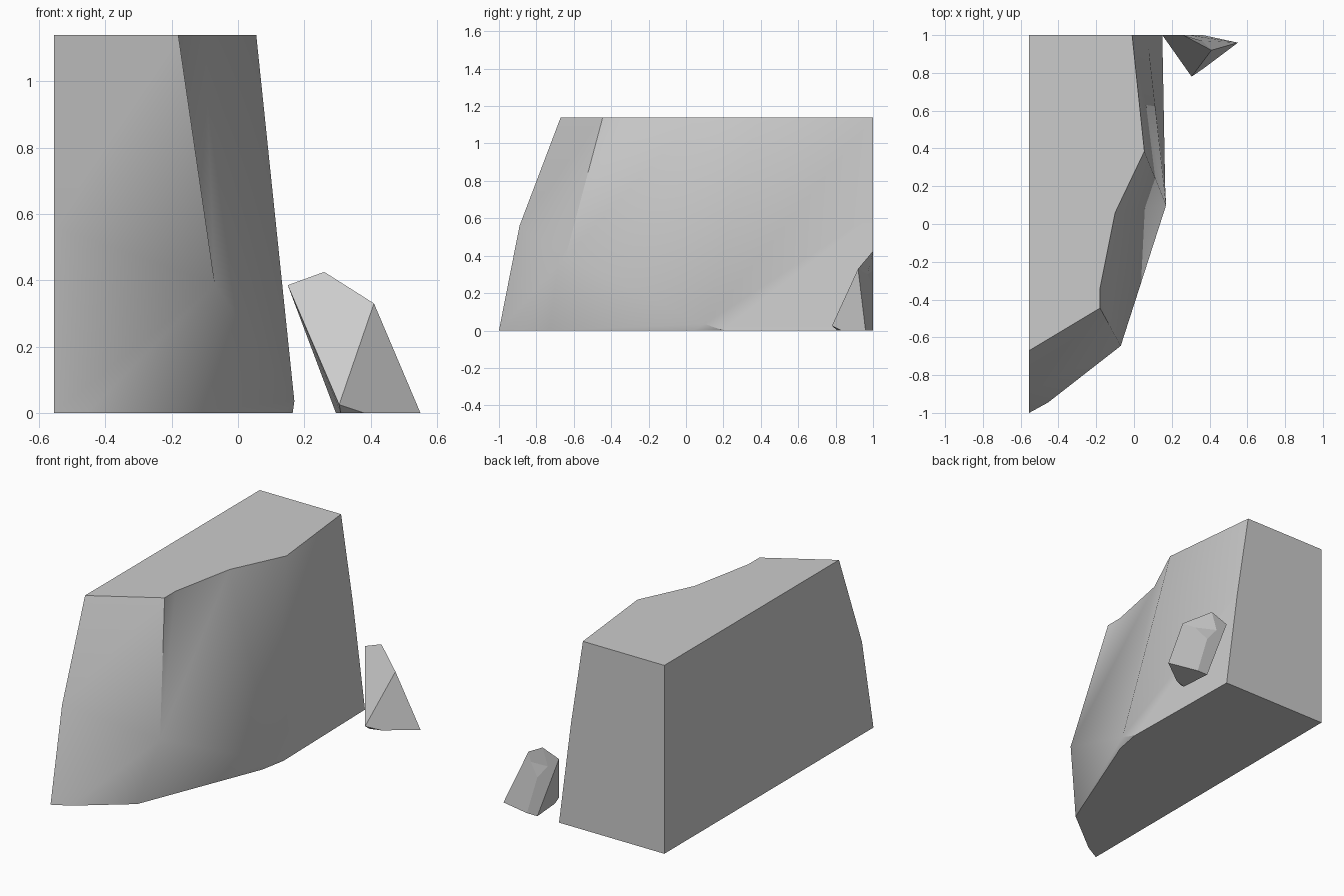
import bpy, bmesh, math
from mathutils import Vector

cube = bpy.data.objects.get("Cube")
if cube:
    bpy.data.objects.remove(cube, do_unlink=True)


def make_material(name, rgb):
    mat = bpy.data.materials.new(name)
    mat.use_nodes = True
    mat.diffuse_color = (*rgb, 1)
    mat.node_tree.nodes["Principled BSDF"].inputs["Base Color"].default_value = (*rgb, 1)
    return mat


def finish(name, bm, mat):
    """Weld, orient and turn a bmesh into an object."""
    bmesh.ops.remove_doubles(bm, verts=bm.verts, dist=0.001)
    bmesh.ops.recalc_face_normals(bm, faces=bm.faces)
    mesh = bpy.data.meshes.new(name)
    bm.to_mesh(mesh)
    bm.free()
    mesh.materials.append(mat)
    obj = bpy.data.objects.new(name, mesh)
    bpy.context.collection.objects.link(obj)
    return obj


rock_grey = make_material("rock grey", (0.6, 0.6, 0.6))

# Cliff: three rings of matching columns, bridged and capped.
# Repeated points collapse quads into wedges around the two low spurs.
WALL, BACK, HEIGHT = -0.555, 1.0, 1.14
spur, toe = (-0.07, -0.645, 0.39), (0.17, 0.1, 0.035)
base = [(x, y, 0) for x, y in [
    (WALL, -1), (-0.455, -0.945), (-0.17, -0.72),
    (0.135, 0.04), (0.165, 0.2), (0.15, BACK), (WALL, BACK)]]
middle = [(WALL, -0.89, 0.56), spur, spur, toe, toe,
          (0.07, BACK, 0.62), (WALL, BACK, 0.56)]
crest = [(x, y, HEIGHT) for x, y in [
    (WALL, -0.67), (-0.18, -0.445), (-0.18, -0.34),
    (-0.10, 0.06), (0.055, 0.385), (-0.01, BACK), (WALL, BACK)]]

bm = bmesh.new()
rings = [[bm.verts.new(p) for p in ring] for ring in (base, middle, crest)]
for low, high in zip(rings, rings[1:]):
    for i in range(len(low)):
        j = (i + 1) % len(low)
        bm.faces.new((low[i], low[j], high[j], high[i]))
bm.faces.new(rings[0][::-1])
bm.faces.new(rings[-1])
cliff = finish("cliff", bm, rock_grey)

# Soft shading on the weathered side, crisp main edges
bpy.ops.object.select_all(action="DESELECT")
cliff.select_set(True)
bpy.context.view_layer.objects.active = cliff
bpy.ops.object.shade_smooth_by_angle(angle=math.radians(40))

# Boulder: a chipped wedge, its corners named by letter
corner = {
    "A": (0.15, 1, 0.385), "B": (0.26, 1, 0.425), "C": (0.41, 0.92, 0.33),
    "D": (0.305, 0.78, 0.025), "E": (0.55, 0.96, 0), "F": (0.295, 1, 0),
    "G": (0.365, 1, 0), "H": (0.38, 0.832, 0), "J": (0.31, 0.81, 0),
    # notch in the back
    "P": (0.225, 1, 0.32), "Q": (0.295, 1, 0.235), "R": (0.36, 0.97, 0.3),
}
sides = ["ADCB", "DHEC", "AFJD", "DJH", "JFGEH",
         "CEGQR", "PQR", "BCRP", "ABPQGF"]
bm = bmesh.new()
verts = {key: bm.verts.new(Vector(p)) for key, p in corner.items()}
for side in sides:
    bm.faces.new([verts[key] for key in side])
finish("boulder", bm, rock_grey)
